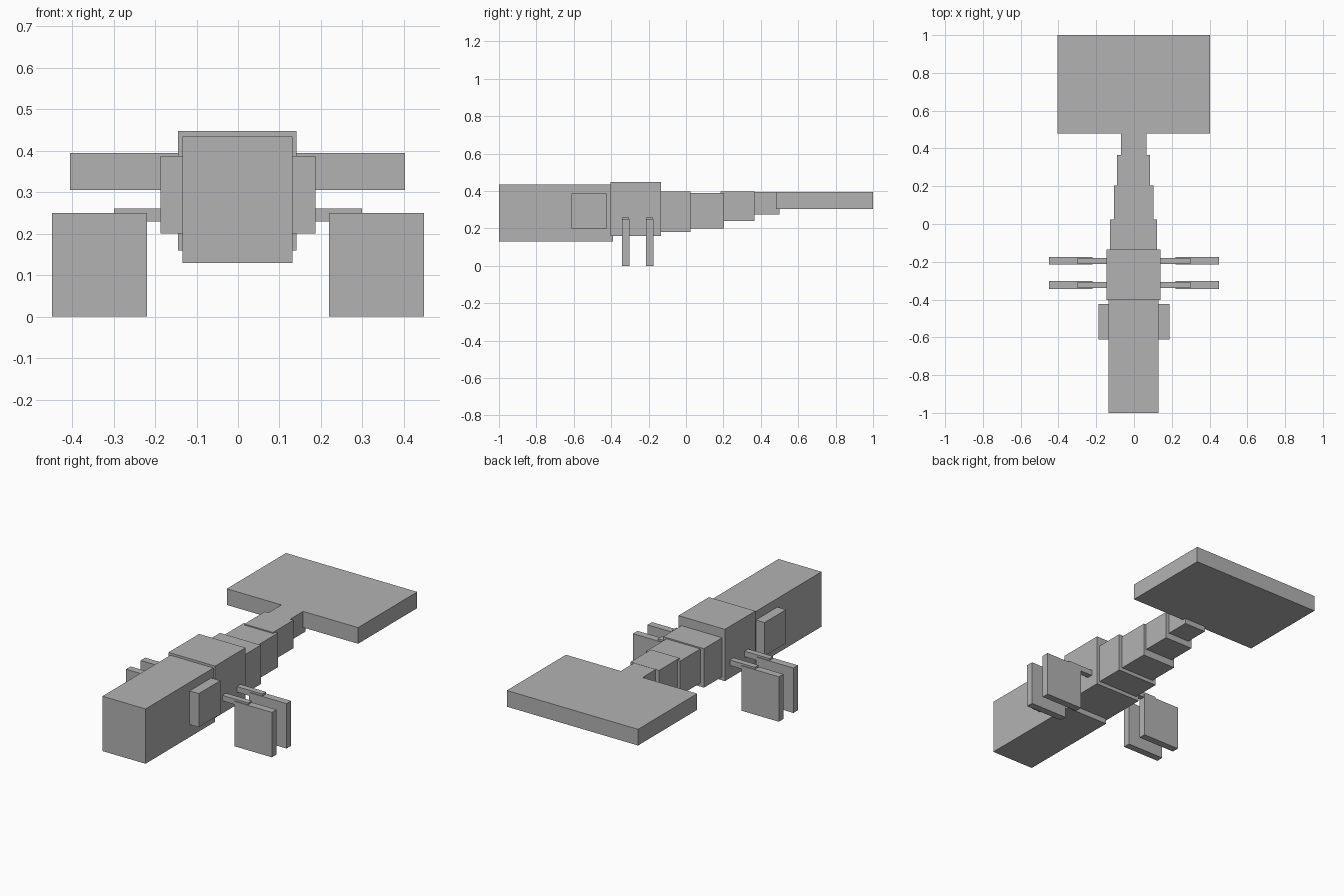
import bpy

# Remove the default object
cube = bpy.data.objects.get("Cube")
if cube:
    bpy.data.objects.remove(cube, do_unlink=True)

# Single flat colour
grey = bpy.data.materials.new("plain_grey")
grey.use_nodes = True
COLOUR = (0.45, 0.45, 0.45, 1.0)
grey.diffuse_color = COLOUR
grey.node_tree.nodes["Principled BSDF"].inputs["Base Color"].default_value = COLOUR


def box(name, x, y, z):
    """Add a flat-shaded box spanning the given (min, max) ranges."""
    bpy.ops.mesh.primitive_cube_add(size=1)
    ob = bpy.context.object
    ob.name = name
    ob.location = [(a + b) / 2 for a, b in (x, y, z)]
    ob.scale = [b - a for a, b in (x, y, z)]
    bpy.ops.object.transform_apply(location=True, rotation=False, scale=True)
    ob.data.materials.append(grey)
    return ob


# Body blocks, stepping down from the head to the tail
box("head", (-0.134, 0.131), (-1.0, -0.39), (0.13, 0.435))
box("thorax", (-0.145, 0.141), (-0.403, -0.135), (0.16, 0.448))
box("abdomen_1", (-0.128, 0.123), (-0.15, 0.025), (0.18, 0.397))
box("abdomen_2", (-0.106, 0.103), (0.01, 0.203), (0.20, 0.39))
box("abdomen_3", (-0.09, 0.086), (0.185, 0.365), (0.24, 0.396))
box("abdomen_4", (-0.069, 0.065), (0.35, 0.50), (0.275, 0.395))

# Wide flat tail
box("tail_fan", (-0.405, 0.403), (0.48, 1.0), (0.305, 0.395))


def side_range(sign, inner, outer):
    return tuple(sorted((sign * inner, sign * outer)))


# Mirrored cheek plates and paddle legs
for side, s in (("left", 1), ("right", -1)):
    box(f"{side}_cheek", side_range(s, 0.10, 0.187), (-0.612, -0.423), (0.20, 0.387))
    for pair, y in (("front", -0.323), ("rear", -0.195)):
        box(f"{side}_{pair}_arm", side_range(s, 0.10, 0.299),
            (y - 0.016, y + 0.016), (0.23, 0.261))
        box(f"{side}_{pair}_paddle", side_range(s, 0.219, 0.449),
            (y - 0.02, y + 0.02), (0.0, 0.25))
